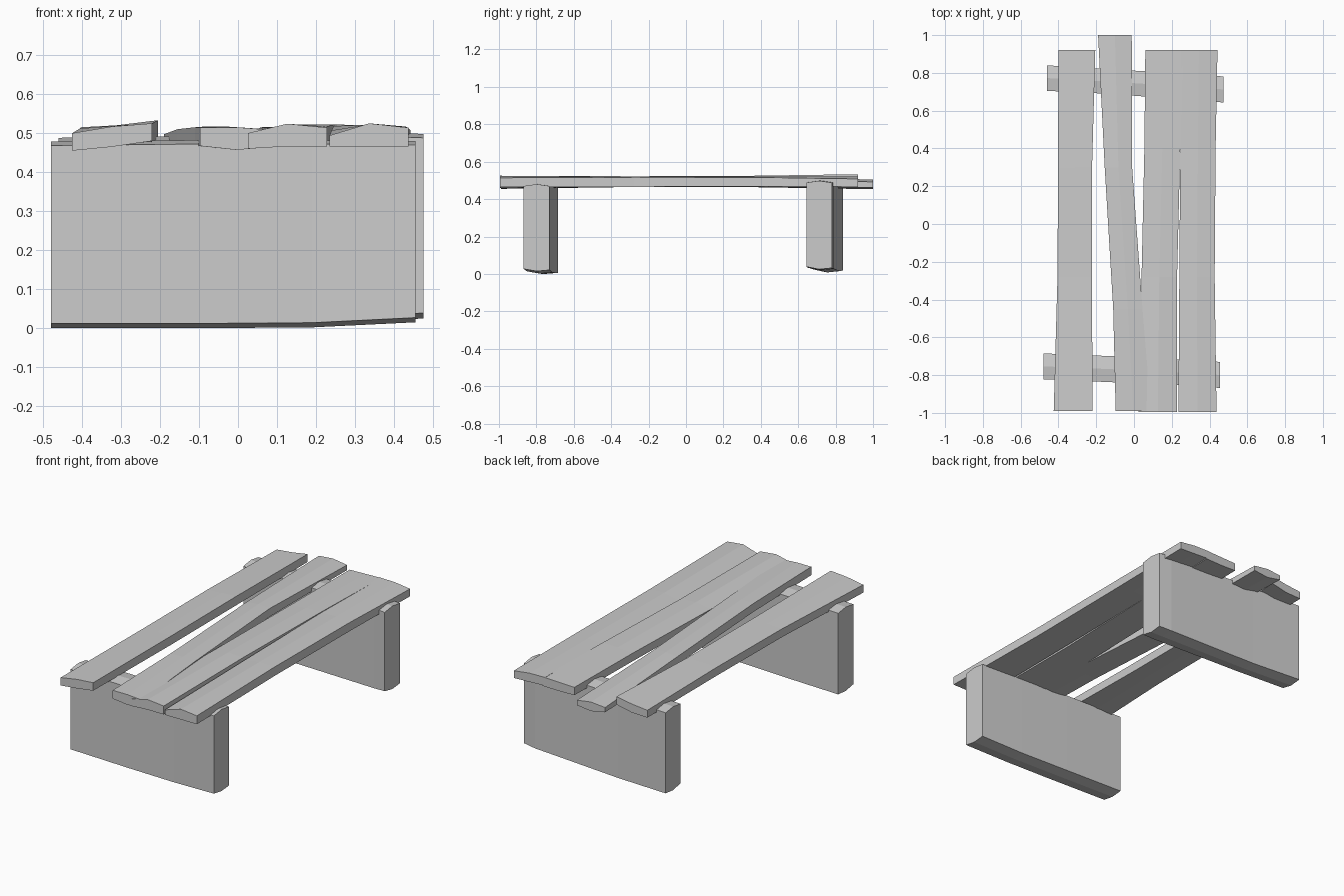
import bpy, bmesh


def loft(name, rings):
    """Skin matching closed rings of points and cap both ends."""
    bm = bmesh.new()
    loops = [[bm.verts.new(p) for p in ring] for ring in rings]
    n = len(loops[0])
    for a, b in zip(loops, loops[1:]):
        for i in range(n):
            j = (i + 1) % n
            bm.faces.new((a[i], a[j], b[j], b[i]))
    bm.faces.new(loops[0])
    bm.faces.new(loops[-1])
    bmesh.ops.recalc_face_normals(bm, faces=bm.faces)
    me = bpy.data.meshes.new(name)
    bm.to_mesh(me)
    bm.free()
    ob = bpy.data.objects.new(name, me)
    bpy.context.collection.objects.link(ob)
    return ob


def plank(name, stations):
    """Station: y, left x, right x, top z (left, mid, right), bottom z (left, mid, right)."""
    rings = []
    for y, xl, xr, top, bot in stations:
        xs = (xl, (xl + xr) / 2, xr)
        ring = [(x, y, z) for x, z in zip(xs, top)]
        ring += [(x, y, z) for x, z in zip(xs[::-1], bot[::-1])]
        rings.append(ring)
    loft(name, rings)


def slab(name, stations, chamfer):
    """Upright board. Station: x, front y, back y, bottom z, top z."""
    rings = []
    for x, y0, y1, z0, z1 in stations:
        ym = (y0 + y1) / 2
        rings.append([(x, y0, z0 + chamfer), (x, ym, z0), (x, y1, z0 + chamfer / 2),
                      (x, y1, z1 - .01), (x, ym, z1), (x, y0, z1 - .01)])
    loft(name, rings)


# Four uneven seat boards
plank("left_seat_board", [
    (-0.99, -0.425, -0.22, (.50, .517, .525), (.455, .465, .48)),
    (-0.28, -0.405, -0.222, (.512, .519, .522), (.465, .467, .472)),
    (0.30, -0.402, -0.222, (.515, .52, .524), (.467, .467, .473)),
    (0.92, -0.40, -0.205, (.507, .517, .533), (.465, .468, .488))])
plank("slanted_seat_board", [
    (-0.99, -0.097, 0.09, (.515, .515, .508), (.467, .457, .465)),
    (-0.45, -0.11, 0.045, (.515, .517, .512), (.467, .464, .465)),
    (0.30, -0.155, -0.01, (.51, .517, .512), (.465, .465, .465)),
    (1.00, -0.19, -0.012, (.497, .505, .492), (.47, .453, .463))])
plank("centre_seat_board", [
    (-0.995, 0.025, 0.228, (.50, .524, .514), (.46, .466, .466)),
    (-0.28, 0.04, 0.228, (.507, .522, .517), (.465, .466, .466)),
    (0.40, 0.055, 0.245, (.513, .52, .522), (.467, .466, .467)),
    (0.92, 0.06, 0.26, (.515, .518, .521), (.47, .468, .47))])
plank("right_seat_board", [
    (-0.995, 0.235, 0.437, (.494, .525, .514), (.466, .466, .466)),
    (-0.28, 0.24, 0.427, (.507, .522, .517), (.466, .466, .466)),
    (0.40, 0.245, 0.432, (.518, .522, .516), (.467, .466, .467)),
    (0.92, 0.245, 0.442, (.522, .52, .508), (.475, .47, .466))])

# Two upright end supports, slightly turned and worn at the bottom
slab("front_support", [
    (-0.48, -0.822, -0.685, 0, .478),
    (-0.11, -0.838, -0.70, 0, .482),
    (0.19, -0.85, -0.715, 0.002, .482),
    (0.455, -0.868, -0.73, 0.015, .48)], .012)
slab("back_support", [
    (-0.46, 0.705, 0.84, .012, .488),
    (-0.15, 0.69, 0.82, .008, .492),
    (0.40, 0.65, 0.79, .02, .50),
    (0.475, 0.643, 0.78, .025, .498)], .014)
